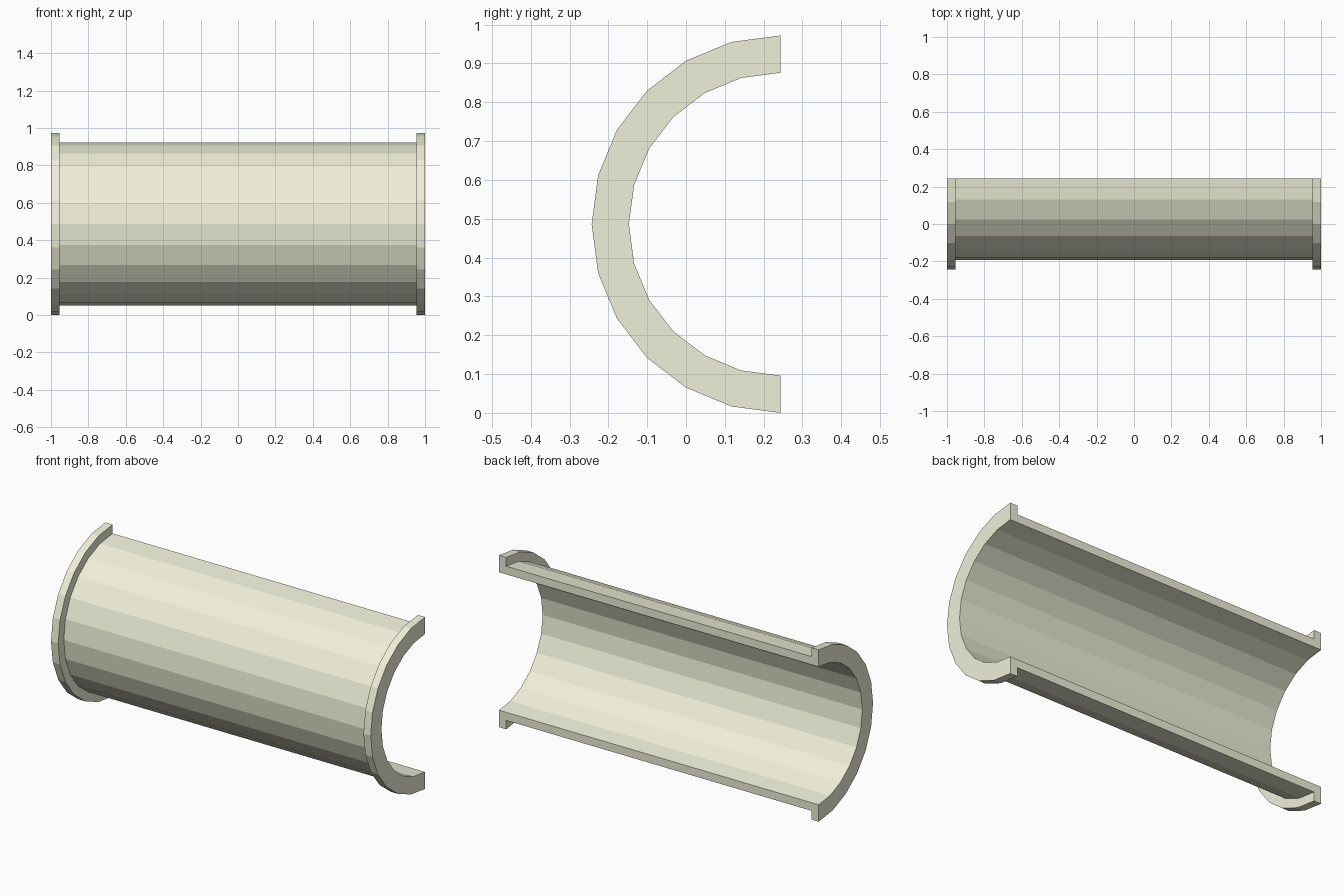
import bpy, bmesh
from math import sin, cos, pi

if "Cube" in bpy.data.objects:
    bpy.data.objects.remove(bpy.data.objects["Cube"])

R_FLANGE, R_BODY, R_BORE = 0.486, 0.436, 0.39
HALF, FLANGE_X = 1.0, 0.955
SEGMENTS = 12
CENTRE_Y, CENTRE_Z = R_FLANGE / 2, R_FLANGE

# Wall cross-section along the length: (x, radius), with a flange at each end
profile = [(-HALF, R_BORE), (HALF, R_BORE), (HALF, R_FLANGE), (FLANGE_X, R_FLANGE),
           (FLANGE_X, R_BODY), (-FLANGE_X, R_BODY), (-FLANGE_X, R_FLANGE), (-HALF, R_FLANGE)]

# Sweep the section through a half turn, from the top edge round the front to the bottom
bm = bmesh.new()
rings = []
for i in range(SEGMENTS + 1):
    a = pi * i / SEGMENTS
    rings.append([bm.verts.new((x, CENTRE_Y - r * sin(a), CENTRE_Z + r * cos(a)))
                  for x, r in profile])
n = len(profile)
for a, b in zip(rings, rings[1:]):
    for j in range(n):
        k = (j + 1) % n
        bm.faces.new((a[j], a[k], b[k], b[j]))

# Flat cut faces along the two long edges
bm.faces.new(rings[0])
bm.faces.new(rings[-1])
bmesh.ops.recalc_face_normals(bm, faces=bm.faces)

mesh = bpy.data.meshes.new("half_pipe")
bm.to_mesh(mesh)
bm.free()
pipe = bpy.data.objects.new("half_pipe", mesh)
bpy.context.collection.objects.link(pipe)

# Pale cream colour
mat = bpy.data.materials.new("cream")
mat.diffuse_color = (0.87, 0.87, 0.70, 1)
mat.use_nodes = True
mat.node_tree.nodes["Principled BSDF"].inputs["Base Color"].default_value = mat.diffuse_color
mesh.materials.append(mat)
